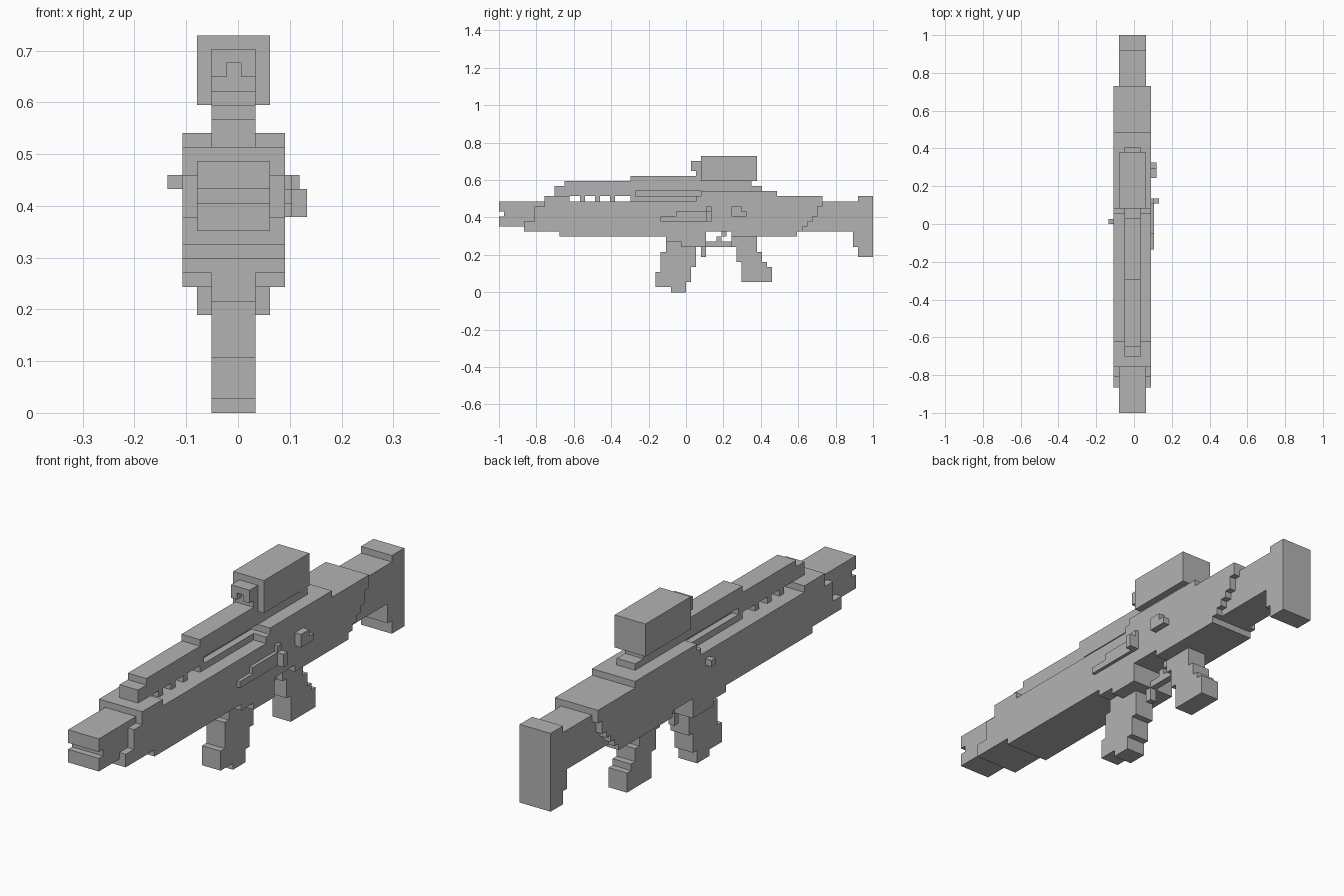
import bpy
import bmesh

if "Cube" in bpy.data.objects:
    bpy.data.objects.remove(bpy.data.objects["Cube"], do_unlink=True)

CELL = 2 / 74          # block size along y and z
CELL_X = 0.0283        # block size along x
MID_X = -0.0085        # middle of the body

grey = bpy.data.materials.new("plain_grey")
grey.use_nodes = True
grey.diffuse_color = (0.45, 0.45, 0.45, 1)
grey.node_tree.nodes["Principled BSDF"].inputs["Base Color"].default_value = (0.45, 0.45, 0.45, 1)


def stepped(name, x0, x1, y, z, moves):
    """Extrude a stepped side outline; moves alternate new z, new y, new z..."""
    outline = [(y, z)]
    for i, value in enumerate(moves):
        if i % 2:
            y = value
        else:
            z = value
        outline.append((y, z))
    bm = bmesh.new()
    base = [bm.verts.new((MID_X + x0 * CELL_X, -1 + a * CELL, b * CELL)) for a, b in outline]
    face = bm.faces.new(base)
    grown = bmesh.ops.extrude_face_region(bm, geom=[face])["geom"]
    moved = [v for v in grown if isinstance(v, bmesh.types.BMVert)]
    bmesh.ops.translate(bm, verts=moved, vec=((x1 - x0) * CELL_X, 0, 0))
    bmesh.ops.recalc_face_normals(bm, faces=bm.faces)
    mesh = bpy.data.meshes.new(name)
    bm.to_mesh(mesh)
    bm.free()
    mesh.materials.append(grey)
    obj = bpy.data.objects.new(name, mesh)
    bpy.context.collection.objects.link(obj)


def centred(name, width, y, z, moves):
    stepped(name, -width / 2, width / 2, y, z, moves)


def box(name, x0, x1, y0, y1, z0, z1):
    stepped(name, x0, x1, y0, z0, [z1, y1, z0])


# Main body with stepped ends and magazine well
centred("body", 7, 5, 12, [14, 7, 17, 9, 19, 14, 18, 39, 19, 40, 20, 55, 19, 64,
                           17, 63, 15, 62, 14, 61, 13, 60, 12, 59, 11, 46, 12,
                           41, 9, 36, 10, 33, 11, 12, 12])

# Muzzle with a slot across the front
centred("muzzle", 5, 0, 13, [15, 1, 16, 0, 18, 10, 13])

# Shoulder stock
centred("stock", 5, 58, 12, [18, 71, 19, 74, 7, 71, 9, 70, 12])

# Top rail, its supports and the narrow web below it
centred("top_rail", 3, 11, 19, [21, 13, 22, 26, 23, 40, 22, 50, 21, 52, 20, 27, 19])
for y in (16, 19, 22):
    box("rail_support", -1.5, 1.5, y, y + 1, 18, 19)
box("rail_ledge", -1.5, 1.5, 26, 40, 18, 19)
box("rail_web", -0.5, 0.5, 27, 40, 19, 20)

# Sight box and its hooded front
box("sight", -2.5, 2.5, 40, 51, 22, 27)
box("sight_hood", -1.5, 1.5, 38, 40, 25, 26)
box("sight_hood_back", -1.5, 1.5, 39, 40, 23, 25)
for side in (-1, 1):
    box("sight_hood_cheek", side * 0.5, side * 1.5, 38, 40, 24, 25)

# Magazine
centred("magazine", 3, 31, 1, [4, 32, 8, 33, 10, 39, 5, 38, 2, 37, 0, 34, 1])

# Grip, trigger, guard and release lever
centred("grip", 3, 48, 2, [6, 47, 9, 46, 11, 51, 8, 52, 6, 53, 5, 54, 2])
centred("trigger", 1, 43, 10, [11, 44, 12, 45, 11, 44, 10])
box("trigger_guard", -0.5, 0.5, 41, 46, 9, 10)
box("release_lever", -0.5, 0.5, 40, 41, 7, 9)

# Side fittings
stepped("bolt_cover", 3.5, 4, 32, 14, [15, 35, 16, 41, 14])
box("bolt_handle_base", 3.5, 4, 41, 42, 14, 17)
box("bolt_handle", 3.5, 5, 41, 42, 14, 16)
stepped("left_hand_catch", 3.5, 4.5, 46, 15, [17, 48, 16, 49, 15])
box("right_hand_button", -4.5, -3.5, 37, 38, 16, 17)
